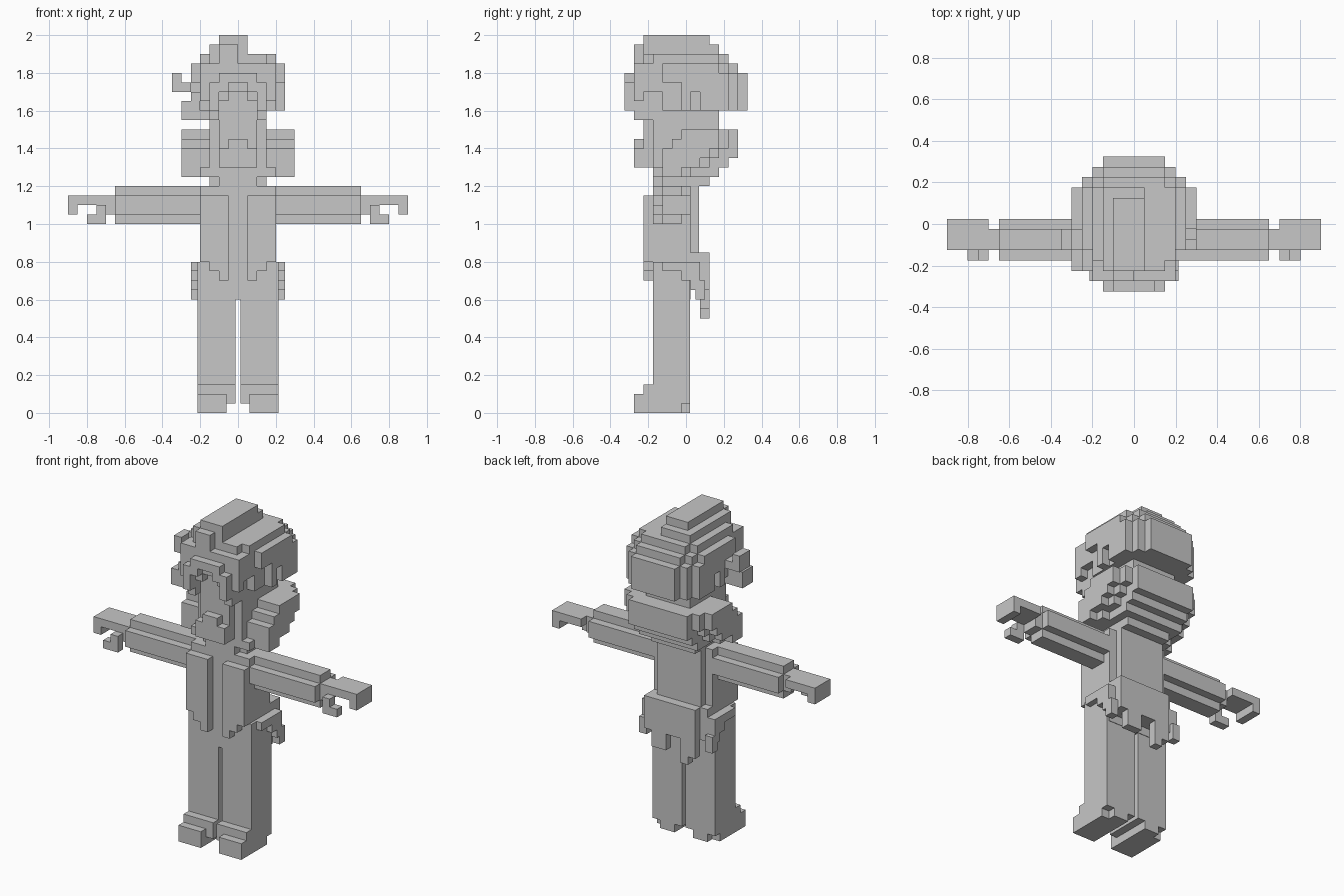
import bpy, bmesh
from mathutils import Matrix, Vector

cube = bpy.data.objects.get("Cube")
if cube:
    bpy.data.objects.remove(cube, do_unlink=True)

grey = bpy.data.materials.new("plain_grey")
grey.use_nodes = True
grey.diffuse_color = (0.57, 0.57, 0.57, 1)
grey.node_tree.nodes["Principled BSDF"].inputs["Base Color"].default_value = (0.57, 0.57, 0.57, 1)


def blocks(name, boxes, flip=False):
    """One object made of boxes (x0, x1, y0, y1, z0, z1); flip mirrors it to -x."""
    bm = bmesh.new()
    for x0, x1, y0, y1, z0, z1 in boxes:
        if flip:
            x0, x1 = -x1, -x0
        centre = Vector(((x0 + x1) / 2, (y0 + y1) / 2, (z0 + z1) / 2))
        size = Matrix.Diagonal((x1 - x0, y1 - y0, z1 - z0, 1))
        bmesh.ops.create_cube(bm, size=1, matrix=Matrix.Translation(centre) @ size)
    mesh = bpy.data.meshes.new(name)
    bm.to_mesh(mesh)
    bm.free()
    mesh.materials.append(grey)
    obj = bpy.data.objects.new(name, mesh)
    bpy.context.collection.objects.link(obj)


def pair(name, boxes):
    blocks("left_" + name, boxes)
    blocks("right_" + name, boxes, flip=True)


# Legs and shoes
pair("leg", [(0.012, 0.215, -0.175, 0.022, 0.05, 0.8)])
pair("shoe", [
    (0.062, 0.215, -0.275, -0.025, 0, 0.1),
    (0.062, 0.162, -0.025, 0.022, 0, 0.05),
    (0.012, 0.062, -0.225, -0.175, 0.05, 0.1),
    (0.012, 0.215, -0.225, -0.175, 0.1, 0.15),
])

# Torso with a layered jacket
blocks("torso", [
    (-0.2, 0.2, -0.175, 0.025, 0.6, 1.2),
    (-0.15, 0.15, 0.025, 0.07, 0.8, 1.2),
])
pair("jacket_front", [
    (0.05, 0.2, -0.225, -0.175, 0.8, 1.15),
    (0.05, 0.15, -0.225, -0.175, 0.75, 0.8),
    (0.05, 0.1, -0.225, -0.175, 0.7, 0.75),
])
pair("jacket_hip", [
    (0.2, 0.25, -0.125, -0.025, 0.75, 0.8),
    (0.2, 0.25, -0.025, 0.025, 0.7, 0.8),
    (0.2, 0.25, 0.025, 0.075, 0.65, 0.8),
    (0.2, 0.25, 0.05, 0.1, 0.6, 0.7),
])
blocks("jacket_tail", [
    (-0.2, 0.2, 0.02, 0.075, 0.65, 0.85),
    (-0.15, 0.2, 0.075, 0.125, 0.65, 0.85),
    (0.05, 0.15, 0.075, 0.125, 0.55, 0.65),
    (-0.15, -0.05, 0.075, 0.125, 0.55, 0.65),
    (-0.1, -0.05, 0.075, 0.125, 0.5, 0.55),
])

# Sleeves with a cross-shaped section, and hands
pair("arm", [
    (0.2, 0.65, -0.125, -0.025, 1.0, 1.2),
    (0.2, 0.65, -0.175, 0.025, 1.05, 1.15),
])
pair("hand", [
    (0.65, 0.7, -0.125, -0.025, 1.05, 1.15),
    (0.7, 0.9, -0.125, 0.025, 1.1, 1.15),
    (0.85, 0.9, -0.125, 0.025, 1.05, 1.1),
    (0.7, 0.75, -0.175, -0.125, 1.0, 1.1),
    (0.75, 0.8, -0.175, -0.125, 1.0, 1.05),
])

# Neck, head and beard
blocks("neck", [(-0.1, 0.1, -0.125, 0.075, 1.2, 1.3)])
blocks("head", [
    (-0.15, 0.15, -0.175, 0.175, 1.3, 1.6),
    (-0.1, 0.1, -0.225, -0.175, 1.3, 1.75),
])
blocks("beard", [
    (-0.1, 0.1, -0.275, -0.225, 1.3, 1.4),
    (-0.05, 0.05, -0.275, -0.225, 1.4, 1.45),
    (-0.1, 0.1, -0.175, -0.125, 1.2, 1.3),
])

# Hood: rings leaning back as they rise (bottom, front, back, back of the sides)
hood = [(-0.15, 0.15, -0.125, 0.125, 1.2, 1.25)]
for z, front, back, side in [(1.25, -0.125, 0.175, -0.025), (1.3, -0.125, 0.225, 0.075),
                             (1.35, -0.125, 0.275, 0.125), (1.4, -0.075, 0.275, 0.175),
                             (1.45, -0.025, 0.275, 0.175)]:
    for half, end in [(0.3, side), (0.25, side + 0.05), (0.2, back)]:
        hood.append((-half, half, front, end, z, z + 0.05))
hood.append((-0.2, 0.2, -0.175, -0.125, 1.25, 1.3))
blocks("hood", hood)

# Hair crown: stepped rounded tiers
blocks("hair_crown", [
    (-0.1, 0.05, -0.225, 0.125, 1.95, 2.0),
    (-0.15, 0.05, -0.225, 0.175, 1.9, 1.95),
    (-0.1, 0.0, -0.275, -0.225, 1.85, 1.95),
    (-0.2, 0.2, -0.175, 0.175, 1.85, 1.9),
    (-0.15, 0.15, -0.225, 0.225, 1.85, 1.9),
    (-0.25, 0.25, -0.125, 0.175, 1.8, 1.85),
    (-0.2, 0.2, -0.225, 0.225, 1.8, 1.85),
    (-0.15, 0.15, -0.225, 0.275, 1.8, 1.85),
])
blocks("hair_back", [
    (-0.2, 0.2, -0.125, 0.275, 1.6, 1.8),
    (-0.15, 0.15, 0.275, 0.325, 1.6, 1.8),
    (-0.15, 0.15, -0.025, 0.175, 1.55, 1.6),
    (-0.2, 0.2, -0.225, -0.125, 1.7, 1.8),
])
pair("hair_side", [
    (0.2, 0.25, -0.125, -0.025, 1.75, 1.8),
    (0.2, 0.25, -0.025, 0.225, 1.7, 1.8),
    (0.2, 0.25, 0.075, 0.225, 1.6, 1.7),
    (0.2, 0.25, -0.025, 0.025, 1.6, 1.7),
    (0.1, 0.15, -0.225, -0.125, 1.55, 1.7),
])

# Fringe arch and loose curls
blocks("hair_fringe", [
    (-0.2, 0.2, -0.275, -0.225, 1.75, 1.85),
    (-0.05, 0.05, -0.325, -0.275, 1.75, 1.8),
    (-0.1, 0.1, -0.275, -0.225, 1.7, 1.75),
])
pair("fringe_lock", [
    (0.05, 0.1, -0.325, -0.275, 1.7, 1.8),
    (0.1, 0.15, -0.325, -0.275, 1.6, 1.75),
    (0.1, 0.15, -0.275, -0.225, 1.55, 1.75),
    (0.15, 0.2, -0.275, -0.225, 1.65, 1.75),
    (0.05, 0.1, -0.275, -0.225, 1.65, 1.7),
])
blocks("hair_curl", [
    (-0.35, -0.3, -0.125, -0.025, 1.7, 1.8),
    (-0.3, -0.25, -0.125, -0.025, 1.7, 1.75),
    (-0.3, -0.2, -0.225, -0.125, 1.6, 1.65),
    (-0.3, -0.15, -0.225, -0.125, 1.55, 1.6),
    (-0.25, -0.2, -0.225, -0.125, 1.65, 1.7),
])
